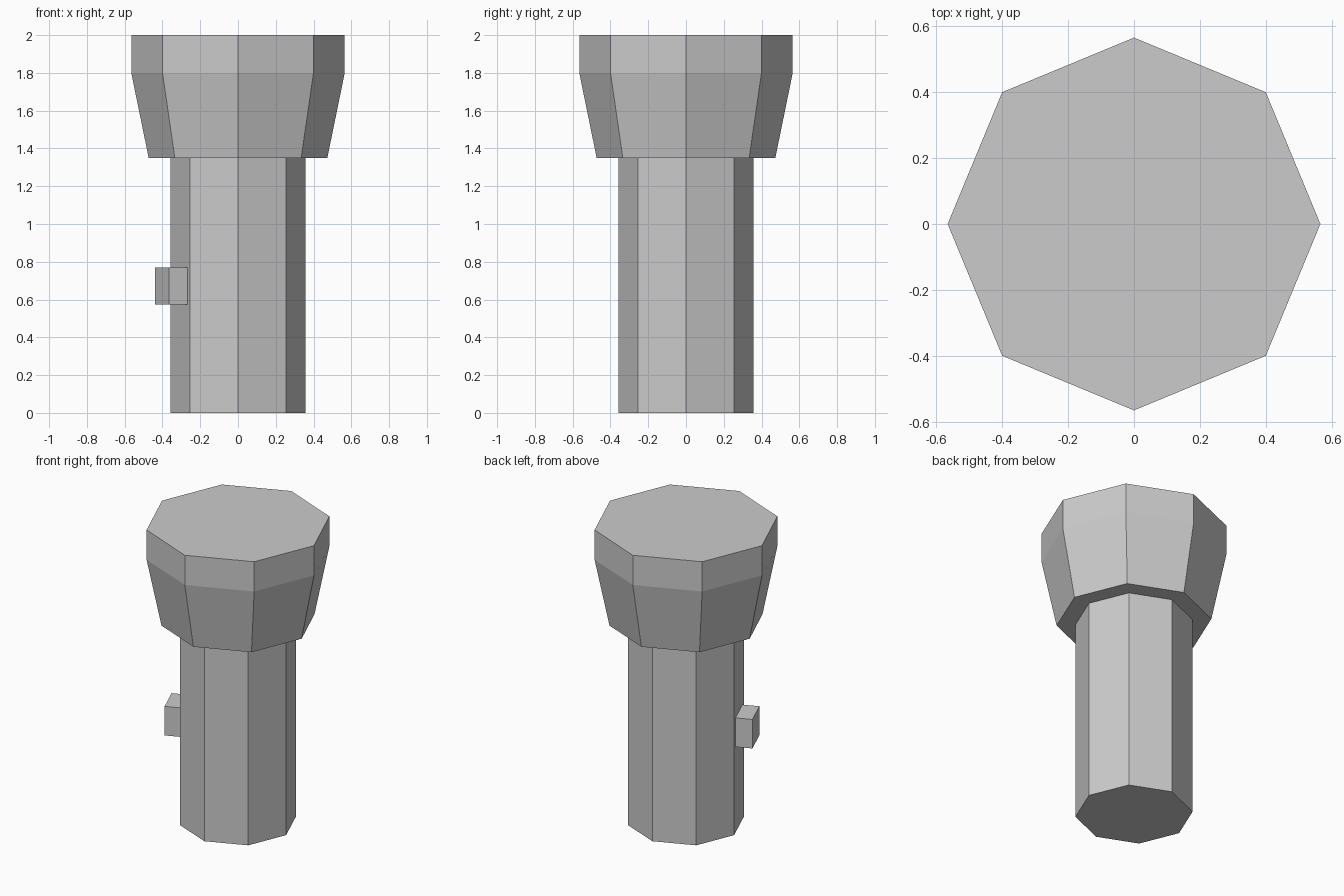
import bpy
import bmesh
import math
from mathutils import Matrix, Vector

cube = bpy.data.objects.get("Cube")
if cube:
    bpy.data.objects.remove(cube, do_unlink=True)

SIDES = 8
HANDLE_RADIUS = 0.358

grey = bpy.data.materials.new("light_grey")
grey.use_nodes = True
grey.diffuse_color = (0.6, 0.6, 0.6, 1)
grey.node_tree.nodes["Principled BSDF"].inputs["Base Color"].default_value = (0.6, 0.6, 0.6, 1)


def add_object(name, bm):
    bmesh.ops.recalc_face_normals(bm, faces=bm.faces)
    mesh = bpy.data.meshes.new(name)
    bm.to_mesh(mesh)
    bm.free()
    mesh.materials.append(grey)
    obj = bpy.data.objects.new(name, mesh)
    bpy.context.collection.objects.link(obj)
    return obj


def faceted_tube(name, profile):
    """Closed octagonal solid from (radius, height) pairs, bottom to top."""
    bm = bmesh.new()
    rings = []
    for radius, z in profile:
        angles = [math.tau * i / SIDES for i in range(SIDES)]
        rings.append([bm.verts.new((radius * math.cos(a), radius * math.sin(a), z)) for a in angles])
    for low, high in zip(rings, rings[1:]):
        for i in range(SIDES):
            j = (i + 1) % SIDES
            bm.faces.new((low[i], low[j], high[j], high[i]))
    bm.faces.new(rings[0])
    bm.faces.new(rings[-1])
    return add_object(name, bm)


# Handle and flared lamp head
faceted_tube("handle", [(HANDLE_RADIUS, 0), (HANDLE_RADIUS, 1.36)])
faceted_tube("lamp_head", [(0.473, 1.35), (0.565, 1.8), (0.565, 2)])

# Switch block, centred on one handle facet and partly sunk into it
size = 0.195
facet_angle = math.pi * (1 + 1 / SIDES)
bm = bmesh.new()
bmesh.ops.create_cube(bm, size=size)
bmesh.ops.translate(bm, verts=bm.verts, vec=Vector((0.436 - size / 2, 0, 0.672)))
bmesh.ops.rotate(bm, verts=bm.verts, cent=(0, 0, 0), matrix=Matrix.Rotation(facet_angle, 3, "Z"))
add_object("switch", bm)
